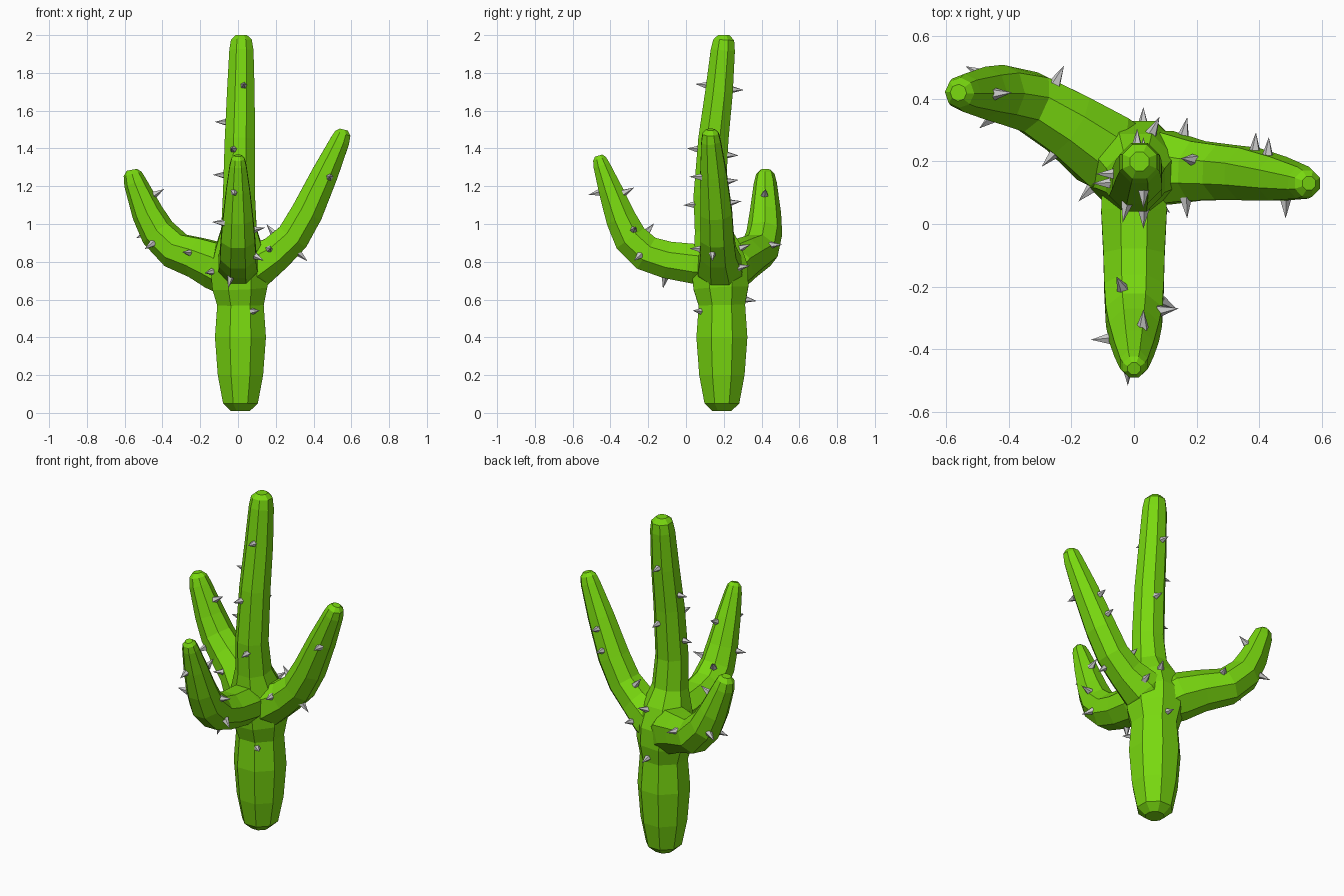
import bpy, bmesh
from math import pi, cos, sin
from mathutils import Vector
from mathutils.bvhtree import BVHTree

if "Cube" in bpy.data.objects:
    bpy.data.objects.remove(bpy.data.objects["Cube"])

SIDES = 8
FLAT = 1 / cos(pi / SIDES)   # radii below are measured to the flats

green = bpy.data.materials.new("cactus_green")
green.diffuse_color = (0.19, 0.69, 0.005, 1)
green.use_nodes = True
green.node_tree.nodes["Principled BSDF"].inputs["Base Color"].default_value = green.diffuse_color


def finish(bm, name, mat=None):
    bmesh.ops.recalc_face_normals(bm, faces=bm.faces)
    me = bpy.data.meshes.new(name)
    bm.to_mesh(me)
    bm.free()
    ob = bpy.data.objects.new(name, me)
    bpy.context.collection.objects.link(ob)
    if mat:
        me.materials.append(mat)
    return ob


def tube(name, path, side):
    """Eight-sided tapered tube through (x, y, z, radius) points."""
    bm = bmesh.new()
    pts = [Vector(p[:3]) for p in path]
    rings = []
    for i, p in enumerate(pts):
        t = (pts[min(i + 1, len(pts) - 1)] - pts[max(i - 1, 0)]).normalized()
        s = Vector(side)
        s = (s - t * s.dot(t)).normalized()
        u = t.cross(s)
        r = path[i][3] * FLAT
        rings.append([bm.verts.new(p + r * (s * cos(a) + u * sin(a)))
                      for a in [(k + 0.5) * 2 * pi / SIDES for k in range(SIDES)]])
    for a, b in zip(rings, rings[1:]):
        for k in range(SIDES):
            j = (k + 1) % SIDES
            bm.faces.new((a[k], a[j], b[j], b[k]))
    bm.faces.new(rings[0][::-1])
    bm.faces.new(rings[-1])
    return finish(bm, name, green)


# trunk running into the tall central stem
body = tube("cactus_body", [
    (.013, .19, .01, .05), (.013, .19, .05, .092), (.013, .19, .2, .12),
    (.013, .19, .4, .135), (.013, .19, .57, .123), (.01, .185, .66, .145),
    (.005, .18, .76, .15), (.005, .165, .87, .125), (.005, .14, .97, .094),
    (.005, .125, 1.15, .085), (.01, .145, 1.45, .08), (.015, .175, 1.7, .073),
    (.018, .195, 1.92, .064), (.018, .2, 1.975, .055), (.018, .2, 2.0, .03)], (1, 0, 0))

# three upward-curving arms
right_arm = tube("right_arm", [
    (-.02, .185, .68, .10), (.09, .18, .775, .118), (.2, .17, .845, .095), (.29, .165, .93, .088),
    (.365, .16, 1.06, .084), (.46, .145, 1.265, .07), (.54, .132, 1.44, .051),
    (.555, .13, 1.48, .042), (.56, .13, 1.5, .022)], (0, 1, 0))
left_arm = tube("left_arm", [
    (.02, .185, .69, .10), (-.1, .24, .775, .125), (-.21, .32, .82, .106), (-.33, .39, .86, .095),
    (-.425, .415, .955, .088), (-.48, .42, 1.06, .077), (-.545, .42, 1.22, .056),
    (-.558, .42, 1.265, .045), (-.562, .42, 1.287, .025)], (.45, .9, 0))
front_arm = tube("front_arm", [
    (0, .16, .78, .10), (0, .04, .79, .105), (0, -.1, .81, .098), (0, -.21, .845, .095),
    (0, -.295, .925, .09), (0, -.345, 1.03, .08), (0, -.4, 1.18, .063),
    (0, -.447, 1.31, .044), (0, -.458, 1.345, .035), (0, -.463, 1.362, .02)], (1, 0, 0))

# fuse everything into one skin
for arm in (right_arm, left_arm, front_arm):
    mod = body.modifiers.new("union", 'BOOLEAN')
    mod.operation = 'UNION'
    mod.solver = 'EXACT'
    mod.object = arm
fused = bpy.data.meshes.new_from_object(body.evaluated_get(bpy.context.evaluated_depsgraph_get()))
body.modifiers.clear()
body.data = fused
for arm in (right_arm, left_arm, front_arm):
    bpy.data.objects.remove(arm)

# spine tips, grouped by the limb they grow from
stem_tips = [(.03, .06, 1.74), (.01, .29, 1.71), (-.1, .16, 1.54), (-.035, .01, 1.40),
             (.03, .235, 1.365), (-.12, .13, 1.26), (.03, 0, 1.10), (.03, .385, .59), (.10, .05, .54)]
front_tips = [(-.02, -.49, 1.16), (.03, -.28, 1.19), (-.05, -.18, .99), (.14, -.27, .98),
              (.13, -.27, .81), (-.13, -.37, 1.01), (-.05, -.12, .67)]
right_tips = [(.17, .02, .87), (.35, .14, .82), (.485, .03, 1.25), (.39, .29, 1.12),
              (.43, .25, 1.23), (.17, .34, .78), (.15, .21, 1.0), (.09, .36, .9)]
left_tips = [(-.4, .42, 1.18), (-.53, .5, .93), (-.49, .31, .87), (-.28, .2, .85),
             (-.18, .07, .74), (-.23, .495, .89)]

src = bmesh.new()
src.from_mesh(fused)
tree = BVHTree.FromBMesh(src)
src.free()


def spines(name, tips):
    """Small five-sided cones standing on the skin below each tip."""
    bm = bmesh.new()
    for tip in tips:
        tip = Vector(tip)
        loc, nor, _, _ = tree.find_nearest(tip)
        d = tip - loc
        d = d.normalized() if d.dot(nor) > .01 else nor
        s = d.orthogonal().normalized()
        u = d.cross(s)
        base = loc - d * .01
        ring = [bm.verts.new(base + .021 * (s * cos(k * 2 * pi / 5) + u * sin(k * 2 * pi / 5)))
                for k in range(5)]
        apex = bm.verts.new(loc + d * .057)
        bm.faces.new(ring[::-1])
        for k in range(5):
            bm.faces.new((ring[k], ring[(k + 1) % 5], apex))
    return finish(bm, name)


spines("stem_spines", stem_tips)
spines("front_arm_spines", front_tips)
spines("right_arm_spines", right_tips)
spines("left_arm_spines", left_tips)
